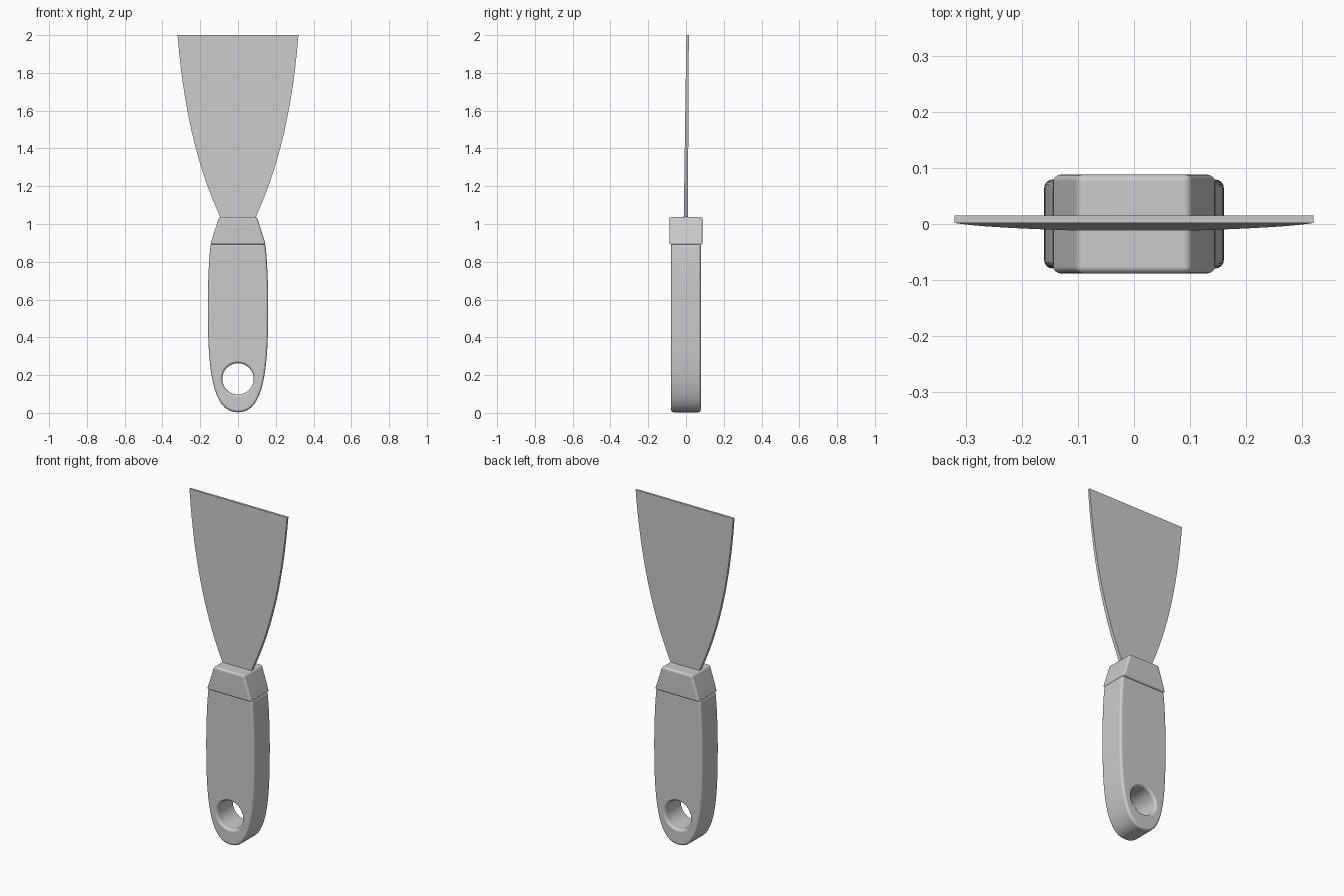
import bpy, bmesh, math
from mathutils import Vector
from mathutils.geometry import interpolate_bezier

if "Cube" in bpy.data.objects:
    bpy.data.objects.remove(bpy.data.objects["Cube"])


def bez(a, b, c, d, n):
    return [(p.x, p.y) for p in interpolate_bezier(Vector(a), Vector(b), Vector(c), Vector(d), n)]


def new_object(name, bm):
    bmesh.ops.recalc_face_normals(bm, faces=bm.faces)
    me = bpy.data.meshes.new(name)
    bm.to_mesh(me)
    bm.free()
    ob = bpy.data.objects.new(name, me)
    bpy.context.collection.objects.link(ob)
    return ob


def slab(name, half, front, back):
    """Mirror a right-half (x, z) outline and give it thickness in y."""
    outline = half + [(-x, z) for x, z in reversed(half) if x > 1e-5]
    bm = bmesh.new()
    f = [bm.verts.new((x, front(z), z)) for x, z in outline]
    b = [bm.verts.new((x, back(z), z)) for x, z in outline]
    bm.faces.new(f)
    bm.faces.new(b[::-1])
    n = len(outline)
    for i in range(n):
        j = (i + 1) % n
        bm.faces.new((f[i], b[i], b[j], f[j]))
    return new_object(name, bm)


def add_bevel(ob, width):
    m = ob.modifiers.new("round", 'BEVEL')
    m.width, m.segments = width, 4
    m.limit_method, m.angle_limit = 'ANGLE', math.radians(30)


def finish(ob):
    """Apply modifiers and smooth the rounded surfaces."""
    bpy.ops.object.select_all(action='DESELECT')
    ob.select_set(True)
    bpy.context.view_layer.objects.active = ob
    bpy.ops.object.convert(target='MESH')
    bpy.ops.object.shade_smooth_by_angle(angle=math.radians(35))
    m = ob.modifiers.new("normals", 'WEIGHTED_NORMAL')
    m.keep_sharp = True


# Handle: bulging outline with softened edges
half = bez((0, 0.003), (0.15, 0), (0.16, 0.28), (0.16, 0.58), 18)
half += bez((0.16, 0.58), (0.16, 0.7), (0.152, 0.85), (0.144, 0.897), 8)[1:]
handle = slab("handle", half, lambda z: -0.079, lambda z: 0.079)
add_bevel(handle, 0.014)

# Hanging hole: cutter that flares at both ends for a rounded lip
lip = [(0.083 + 0.015 * (1 - math.cos(a)), 0.0645 + 0.015 * math.sin(a))
       for a in (math.pi / 2 * i / 5 for i in range(6))] + [(0.098, 0.1)]
profile = [(r, -y) for r, y in reversed(lip)] + lip
N = 48
bm = bmesh.new()
rings = [[bm.verts.new((r * math.cos(2 * math.pi * k / N), y,
                        0.18 + r * math.sin(2 * math.pi * k / N))) for k in range(N)]
         for r, y in profile]
for p, q in zip(rings, rings[1:]):
    for k in range(N):
        bm.faces.new((p[k], p[(k + 1) % N], q[(k + 1) % N], q[k]))
bm.faces.new(rings[0])
bm.faces.new(rings[-1])
cutter = new_object("hole_cutter", bm)
cutter.hide_render = True
cut = handle.modifiers.new("hole", 'BOOLEAN')
cut.operation, cut.object, cut.solver = 'DIFFERENCE', cutter, 'EXACT'
finish(handle)
bpy.data.objects.remove(cutter)

# Collar: tapered block between handle and blade
collar = slab("collar", [(0.147, 0.89), (0.1, 1.038)], lambda z: -0.088, lambda z: 0.088)
add_bevel(collar, 0.012)
finish(collar)

# Blade: flared sheet that thins and leans slightly towards the tip
edge = [(0.084, 1.0)] + bez((0.093, 1.035), (0.27, 1.42), (0.32, 1.99), (0.32, 2.0), 2)[:1]
edge += bez((0.093, 1.035), (0.215, 1.30), (0.287, 1.60), (0.32, 2.0), 24)[1:]
t = lambda z: (z - 1.035) / 0.965
blade = slab("blade", edge, lambda z: -0.012 + 0.014 * t(z), lambda z: 0.010 + 0.005 * t(z))
finish(blade)
